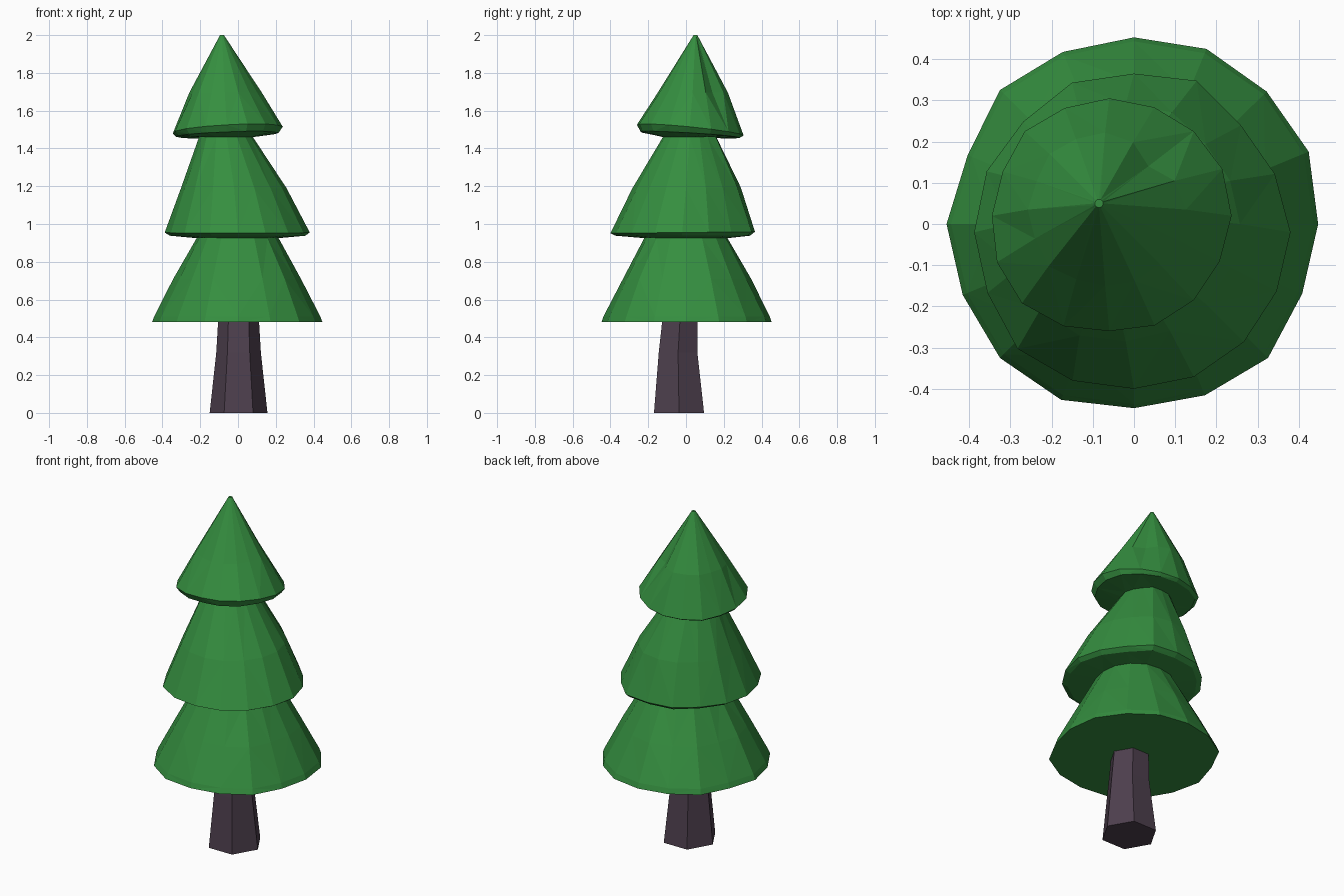
import bpy, bmesh, random
from math import cos, sin, tau

if "Cube" in bpy.data.objects:
    bpy.data.objects.remove(bpy.data.objects["Cube"])

random.seed(4)


def material(name, colour):
    m = bpy.data.materials.new(name)
    m.diffuse_color = (*colour, 1)
    m.use_nodes = True
    m.node_tree.nodes["Principled BSDF"].inputs["Base Color"].default_value = m.diffuse_color
    return m


def add_ring(bm, radii, scale, centre, z, tilt=(0, 0), jitter=0.0):
    """Loop of vertices around a centre; tilt slopes the loop in x and y."""
    n, verts = len(radii), []
    for i, r in enumerate(radii):
        r *= scale * (1 + random.uniform(-jitter, jitter))
        x, y = r * cos(tau * i / n), r * sin(tau * i / n)
        verts.append(bm.verts.new((centre[0] + x, centre[1] + y,
                                   z + tilt[0] * x + tilt[1] * y)))
    return verts


def skin(name, bm, rings, mat):
    """Bridge consecutive loops, cap both ends and make a flat-shaded object."""
    for a, b in zip(rings, rings[1:]):
        n = len(a)
        for i in range(n):
            j = (i + 1) % n
            bm.faces.new((a[i], a[j], b[j], b[i]))
    bm.faces.new(rings[0][::-1])
    bm.faces.new(rings[-1])
    bmesh.ops.triangulate(bm, faces=[f for f in bm.faces if len(f.verts) == 4])
    bmesh.ops.recalc_face_normals(bm, faces=bm.faces)
    me = bpy.data.meshes.new(name)
    bm.to_mesh(me)
    bm.free()
    me.materials.append(mat)
    ob = bpy.data.objects.new(name, me)
    bpy.context.collection.objects.link(ob)
    return ob


green = material("needles", (0.035, 0.27, 0.05))
bark = material("bark", (0.075, 0.05, 0.075))

# Trunk: six-sided, slightly bent and tapered
bm = bmesh.new()
trunk = [add_ring(bm, [r] * 6, 1, (0.003, y), z)
         for z, r, y in [(0, 0.153, -0.037), (0.32, 0.118, -0.042), (0.49, 0.108, -0.032)]]
skin("trunk", bm, trunk, bark)

# Uneven rim radii of the three skirts, counter-clockwise from +x
low = [.447, .459, .455, .46, .453, .452, .46, .437,
       .455, .45, .46, .462, .447, .45, .46, .442]
mid = [.38, .37, .367, .398, .385, .393, .38, .387,
       .388, .385, .40, .39, .38, .38, .377, .375]
top = [.297, .297, .29, .285, .285, .283, .29, .28,
       .285, .295, .30, .29, .28, .288, .29, .29]

# Foliage: one stacked skin, each skirt tucking in under the next
c1, c2, c3 = (0, 0), (0, -0.02), (-0.06, 0.02)
tip = (-0.085, 0.05)
t2, t3 = (0, 0.01), (0.06, -0.1)
bm = bmesh.new()
layers = [
    (low, 1.0, c1, 0.48, (0, 0), 0),
    (low, 0.975, c1, 0.51, (0, 0), 0.005),
    (low, 0.75, (0, 0), 0.71, (0, 0), 0.015),
    (low, 0.49, (0, 0), 0.925, (0, 0), 0.02),
    (mid, 0.93, c2, 0.938, (0, 0), 0.01),
    (mid, 1.0, c2, 0.955, t2, 0),
    (mid, 0.74, (-0.02, 0.0), 1.19, t2, 0.02),
    (mid, 0.37, c3, 1.46, (0, 0), 0.02),
    (top, 0.93, c3, 1.472, (0.04, -0.06), 0.01),
    (top, 1.0, c3, 1.497, t3, 0),
    (top, 0.64, (-0.07, 0.035), 1.695, (0, 0), 0.04),
    (top, 0.035, tip, 2.0, (0, 0), 0),
]
rings = [add_ring(bm, *layer) for layer in layers]

# Small hollow on the back right of the top skirt
rings[10][2].co.x -= 0.03
rings[10][2].co.y -= 0.03

skin("foliage", bm, rings, green)
